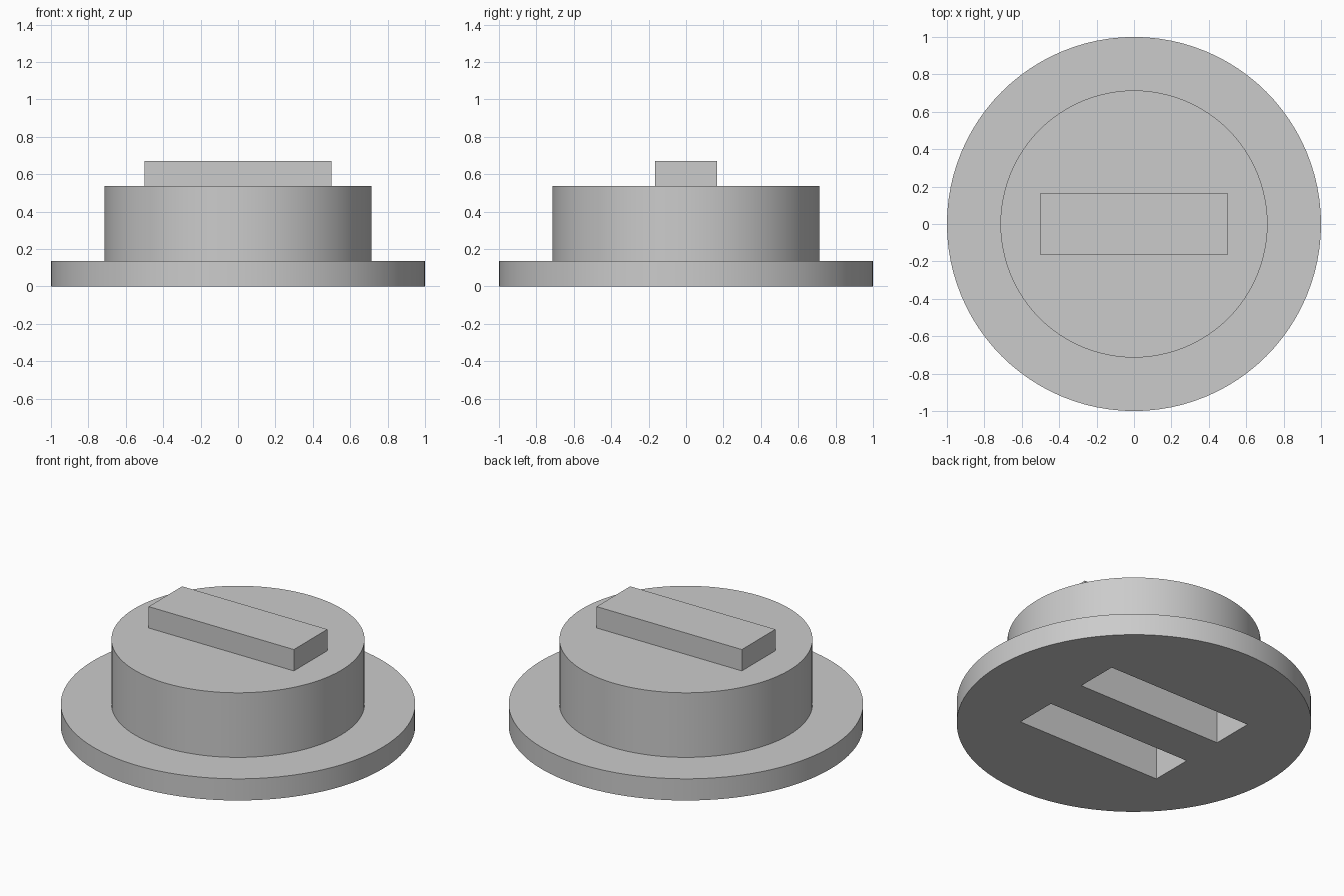
import bpy
import bmesh
import math
from mathutils import Matrix, Vector

if "Cube" in bpy.data.objects:
    bpy.data.objects.remove(bpy.data.objects["Cube"], do_unlink=True)

SEGMENTS = 96
BASE_TOP, DRUM_TOP, BAR_TOP = 0.135, 0.537, 0.67
SLOT_DEPTH = 0.40

grey = bpy.data.materials.new("light_grey")
grey.use_nodes = True
colour = (0.6, 0.6, 0.6, 1)
grey.diffuse_color = colour
grey.node_tree.nodes["Principled BSDF"].inputs["Base Color"].default_value = colour


def finish(bm, name):
    bmesh.ops.recalc_face_normals(bm, faces=bm.faces)
    mesh = bpy.data.meshes.new(name)
    bm.to_mesh(mesh)
    bm.free()
    mesh.materials.append(grey)
    obj = bpy.data.objects.new(name, mesh)
    bpy.context.collection.objects.link(obj)
    return obj


def box(name, low, high):
    low, high = Vector(low), Vector(high)
    bm = bmesh.new()
    matrix = Matrix.Translation((low + high) / 2) @ Matrix.Diagonal((*(high - low), 1))
    bmesh.ops.create_cube(bm, size=1, matrix=matrix)
    return finish(bm, name)


def stepped_disc(name, steps):
    """Stack of coaxial discs as one closed solid; steps are (radius, z)."""
    bm = bmesh.new()
    rings = [[bm.verts.new((r * math.cos(a), r * math.sin(a), z))
              for a in (math.tau * i / SEGMENTS for i in range(SEGMENTS))]
             for r, z in steps]
    for lower, upper in zip(rings, rings[1:]):
        for i in range(SEGMENTS):
            j = (i + 1) % SEGMENTS
            bm.faces.new((lower[i], lower[j], upper[j], upper[i]))
    bm.faces.new(rings[0][::-1])
    bm.faces.new(rings[-1])
    return finish(bm, name)


# Flanged round body
body = stepped_disc("flanged_body", [(1, 0), (1, BASE_TOP), (0.714, BASE_TOP), (0.714, DRUM_TOP)])
bpy.context.view_layer.update()
bpy.ops.object.select_all(action="DESELECT")
body.select_set(True)
bpy.context.view_layer.objects.active = body

# Two parallel slots sunk into the underside
for side in (-1, 1):
    low_y, high_y = sorted((side * 0.133, side * 0.40))
    cutter = box("slot_cutter", (-0.5, low_y, -0.1), (0.5, high_y, SLOT_DEPTH))
    cutter.hide_render = True
    cut = body.modifiers.new("slot", "BOOLEAN")
    cut.operation, cut.solver, cut.object = "DIFFERENCE", "EXACT", cutter
    bpy.ops.object.modifier_apply(modifier=cut.name)
    bpy.data.objects.remove(cutter, do_unlink=True)

# Round walls smooth, rims and slots sharp
bpy.ops.object.shade_smooth_by_angle(angle=math.radians(30))

# Raised grip bar across the top
box("grip_bar", (-0.5, -0.165, DRUM_TOP), (0.5, 0.165, BAR_TOP))
